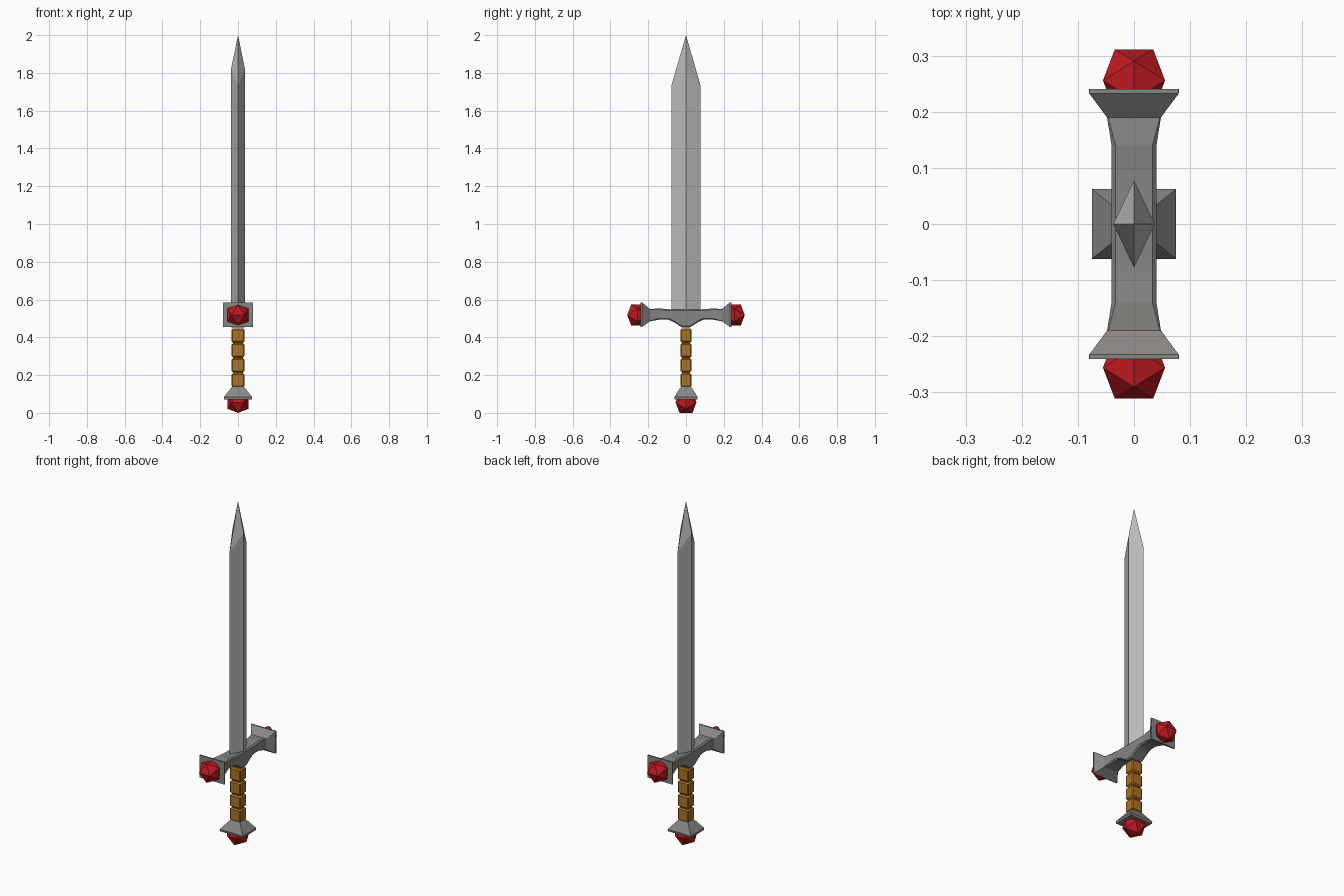
import bpy, bmesh
from mathutils import Vector

if "Cube" in bpy.data.objects:
    bpy.data.objects.remove(bpy.data.objects["Cube"])


def material(name, color):
    m = bpy.data.materials.new(name)
    m.diffuse_color = color
    m.use_nodes = True
    m.node_tree.nodes["Principled BSDF"].inputs["Base Color"].default_value = m.diffuse_color
    return m


red = material("ruby", (0.5, 0.01, 0.015, 1))
brown = material("leather", (0.42, 0.17, 0.02, 1))
steel = material("steel", (0.5, 0.5, 0.5, 1))
iron = material("iron", (0.25, 0.24, 0.23, 1))


def finish(bm, name, mat):
    bmesh.ops.recalc_face_normals(bm, faces=bm.faces)
    me = bpy.data.meshes.new(name)
    bm.to_mesh(me)
    bm.free()
    me.materials.append(mat)
    ob = bpy.data.objects.new(name, me)
    bpy.context.collection.objects.link(ob)
    return ob


def loft(name, rings, mat):
    """Skin a stack of equal-sized point rings and cap both ends."""
    bm = bmesh.new()
    vs = [[bm.verts.new(p) for p in r] for r in rings]
    n = len(rings[0])
    for a, b in zip(vs, vs[1:]):
        for i in range(n):
            j = (i + 1) % n
            bm.faces.new((a[i], a[j], b[j], b[i]))
    bm.faces.new(vs[0])
    bm.faces.new(vs[-1])
    bmesh.ops.remove_doubles(bm, verts=bm.verts, dist=1e-5)
    return finish(bm, name, mat)


def rect(x, y, z):
    return [(x, y, z), (-x, y, z), (-x, -y, z), (x, -y, z)]


# Blade: diamond section, edges break lower than the ridges
def diamond(zx, zy):
    return [(0.037, 0, zx), (0, 0.078, zy), (-0.037, 0, zx), (0, -0.078, zy)]


bm = bmesh.new()
low = [bm.verts.new(p) for p in diamond(0.52, 0.52)]
high = [bm.verts.new(p) for p in diamond(1.82, 1.73)]
tip = bm.verts.new((0, 0, 2))
bm.faces.new(low)
for i in range(4):
    j = (i + 1) % 4
    bm.faces.new((low[i], low[j], high[j], high[i]))
    bm.faces.new((high[i], high[j], tip))
finish(bm, "blade", steel)


# Crossguard: chamfered section lofted along y, flaring to square ends
def guard_ring(y, x, top, bottom, c):
    return [(x - c, y, top), (x, y, top - c), (x, y, bottom + c), (x - c, y, bottom),
            (c - x, y, bottom), (-x, y, bottom + c), (-x, y, top - c), (c - x, y, top)]


half = [  # y, half width, top, bottom, chamfer
    (0.02, 0.040, 0.548, 0.452, 0.007),
    (0.07, 0.040, 0.548, 0.484, 0.007),
    (0.095, 0.040, 0.549, 0.494, 0.007),
    (0.14, 0.040, 0.553, 0.494, 0.007),
    (0.19, 0.048, 0.550, 0.485, 0.002),
    (0.233, 0.080, 0.585, 0.455, 0.0005),
    (0.241, 0.080, 0.585, 0.455, 0.0005),
]
stations = [(-y, *r) for y, *r in reversed(half)] + half
loft("crossguard", [guard_ring(*s) for s in stations], iron)

# Grip: four bevelled wraps separated by narrow grooves
grip = [rect(0.026, 0.021, 0.12)]
for i in range(4):
    z0 = 0.136 + i * 0.079
    z1 = z0 + 0.074
    for inset, z in ((0.007, z0), (0, z0 + 0.007), (0, z1 - 0.007), (0.007, z1)):
        x, y, c = 0.034 - inset, 0.029 - inset, 0.005
        grip.append([(x - c, y, z), (c - x, y, z), (-x, y - c, z), (-x, c - y, z),
                     (c - x, -y, z), (x - c, -y, z), (x, c - y, z), (x, y - c, z)])
loft("grip", grip[1:], brown)

# Pommel collar
loft("pommel_collar", [rect(0.073, 0.060, 0.072), rect(0.075, 0.062, 0.084),
                       rect(0.036, 0.031, 0.132), rect(0.030, 0.025, 0.140)], iron)


# Gems: regular icosahedra with edges aligned to the axes
def gem(name, centre, half_edge=0.0342):
    phi = half_edge * (1 + 5 ** 0.5) / 2
    bm = bmesh.new()
    for a in (-half_edge, half_edge):
        for b in (-phi, phi):
            for p in ((a, b, 0), (0, a, b), (b, 0, a)):
                bm.verts.new(Vector(p) + Vector(centre))
    bmesh.ops.convex_hull(bm, input=bm.verts)
    finish(bm, name, red)


gem("pommel_gem", (0, 0, 0.0555))
for side, label in ((-1, "front"), (1, "back")):
    gem("guard_gem_" + label, (0, side * 0.256, 0.518))
